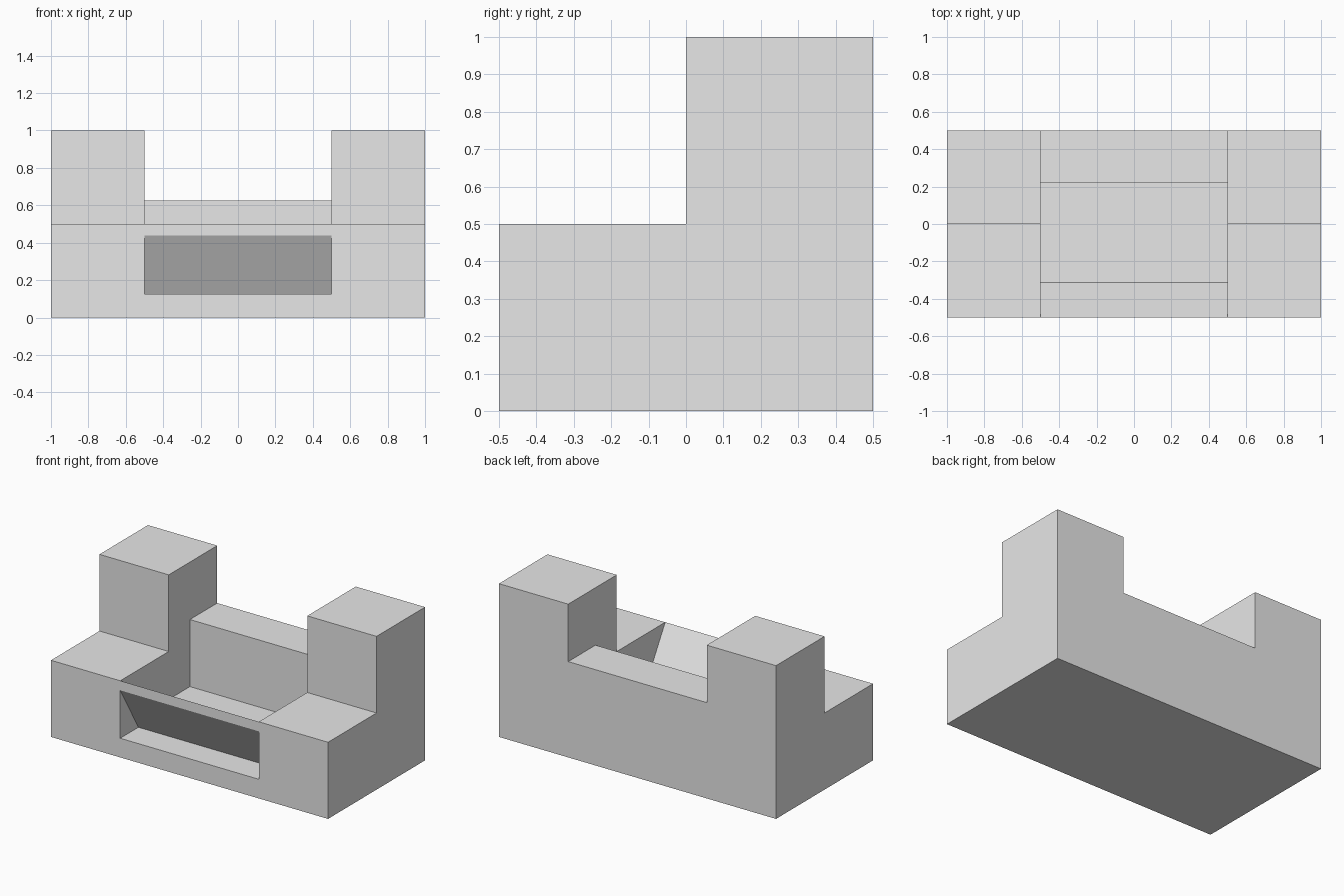
import bpy
import bmesh
from mathutils import Vector

# Remove the default cube
cube = bpy.data.objects.get("Cube")
if cube:
    bpy.data.objects.remove(cube, do_unlink=True)

# One plain grey for the whole model
grey = bpy.data.materials.new("plain grey")
grey.use_nodes = True
grey.diffuse_color = (0.8, 0.8, 0.8, 1)
grey.node_tree.nodes["Principled BSDF"].inputs["Base Color"].default_value = (0.8, 0.8, 0.8, 1)


def extrude_profile(name, profile, half_width):
    """Extrude a (y, z) side profile along x, centred on x = 0."""
    bm = bmesh.new()
    face = bm.faces.new([bm.verts.new((-half_width, y, z)) for y, z in profile])
    result = bmesh.ops.extrude_face_region(bm, geom=[face])
    moved = [g for g in result["geom"] if isinstance(g, bmesh.types.BMVert)]
    bmesh.ops.translate(bm, verts=moved, vec=Vector((2 * half_width, 0, 0)))
    bmesh.ops.recalc_face_normals(bm, faces=bm.faces)
    mesh = bpy.data.meshes.new(name)
    bm.to_mesh(mesh)
    bm.free()
    mesh.materials.append(grey)
    obj = bpy.data.objects.new(name, mesh)
    bpy.context.collection.objects.link(obj)
    return obj


# Stepped block: low front half, tall back half
body = extrude_profile("stepped_body", [
    (-0.5, 0), (0.5, 0), (0.5, 1), (0, 1), (0, 0.5), (-0.5, 0.5)], 1)

# Open well between the towers: sloped front, flat floor, low back wall
well = extrude_profile("well_cutter", [
    (-0.6875, 0.8125), (-0.3125, 0.1875), (0.21875, 0.1875),
    (0.21875, 0.625), (0.75, 0.625), (0.75, 1.25), (-0.6875, 1.25)], 0.5)

# Wedge-shaped slot in the front, under the sloped panel
slot = extrude_profile("slot_cutter", [
    (-0.6875, 0.75), (-0.6875, 0.125), (-0.3125, 0.125)], 0.5)

# Cut both openings and keep only the finished body
bpy.context.view_layer.objects.active = body
for cutter in (well, slot):
    cutter.hide_render = True
    cut = body.modifiers.new(cutter.name, "BOOLEAN")
    cut.operation = "DIFFERENCE"
    cut.solver = "EXACT"
    cut.object = cutter
    bpy.ops.object.modifier_apply(modifier=cut.name)
    bpy.data.objects.remove(cutter, do_unlink=True)
